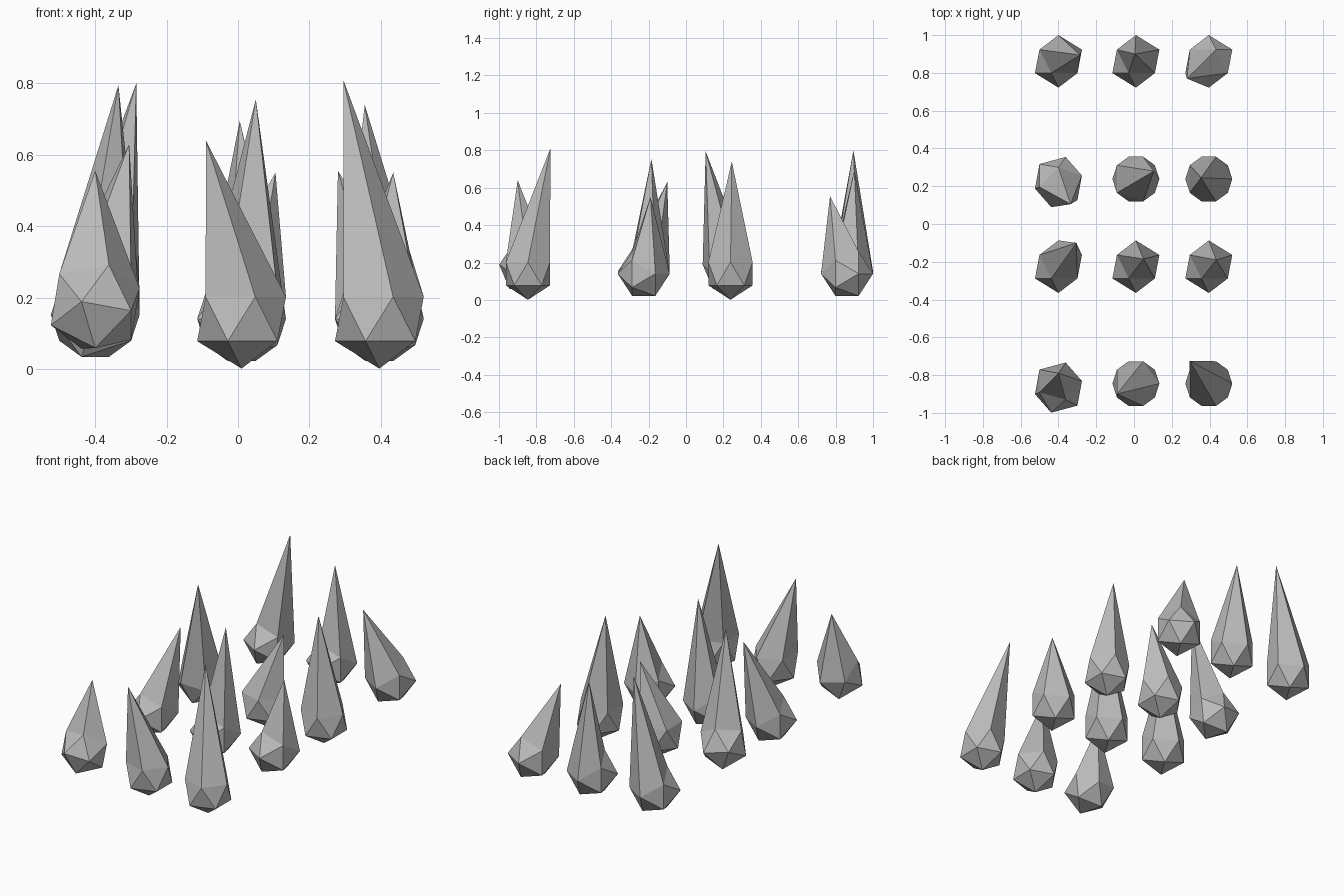
import bpy
import bmesh
from math import radians
from mathutils import Matrix, Vector

cube = bpy.data.objects.get("Cube")
if cube:
    bpy.data.objects.remove(cube, do_unlink=True)

stone = bpy.data.materials.new("grey_stone")
stone.use_nodes = True
colour = (0.5, 0.5, 0.5, 1)
stone.diffuse_color = colour
stone.node_tree.nodes["Principled BSDF"].inputs["Base Color"].default_value = colour

RADIUS = 0.139
# Directions of the corner that is drawn out into the point
UP = Vector((0, 0, 1))
BACK = Vector((0, 0.56, 0.83))
LEFT_BACK = Vector((0.28, 0.45, 0.85))
LEFT_FRONT = Vector((0.28, -0.45, 0.85))
RIGHT_FRONT = Vector((-0.28, -0.45, 0.85))


def shard(name, centre, tilt, corner, tip):
    """Twenty-sided stone, tilted about x, with one corner pulled to a tip."""
    bm = bmesh.new()
    bmesh.ops.create_icosphere(bm, subdivisions=1, radius=RADIUS,
                               matrix=Matrix.Rotation(radians(tilt), 4, 'X'))
    point = max(bm.verts, key=lambda v: v.co.dot(corner))
    point.co = Vector(tip) - Vector(centre)
    bmesh.ops.recalc_face_normals(bm, faces=bm.faces)
    mesh = bpy.data.meshes.new(name)
    bm.to_mesh(mesh)
    bm.free()
    mesh.materials.append(stone)
    obj = bpy.data.objects.new(name, mesh)
    obj.location = centre
    bpy.context.collection.objects.link(obj)


# Front row
shard("front_right_shard", (-0.40, -0.866, 0.174), -34, BACK, (-0.40, -0.79, 0.555))
shard("front_middle_shard", (0.01, -0.845, 0.14), 0, UP, (-0.09, -0.90, 0.64))
shard("front_left_shard", (0.396, -0.845, 0.14), 0, UP, (0.295, -0.725, 0.81))

# Second row
shard("second_right_shard", (-0.40, -0.226, 0.152), -90, LEFT_BACK, (-0.305, -0.10, 0.63))
shard("second_middle_shard", (0.01, -0.226, 0.14), -90, LEFT_BACK, (0.05, -0.185, 0.755))
shard("second_left_shard", (0.396, -0.226, 0.14), -90, LEFT_BACK, (0.435, -0.19, 0.55))

# Third row
shard("third_right_shard", (-0.40, 0.222, 0.174), -34, LEFT_FRONT, (-0.335, 0.105, 0.795))
shard("third_middle_shard", (0.01, 0.238, 0.14), 0, UP, (0.105, 0.28, 0.55))
shard("third_left_shard", (0.396, 0.238, 0.14), 0, UP, (0.355, 0.245, 0.74))

# Back row
shard("back_right_shard", (-0.40, 0.861, 0.152), -90, LEFT_BACK, (-0.285, 0.895, 0.80))
shard("back_middle_shard", (0.01, 0.861, 0.14), -90, LEFT_BACK, (0.005, 0.90, 0.695))
shard("back_left_shard", (0.396, 0.861, 0.14), -90, RIGHT_FRONT, (0.28, 0.77, 0.555))
